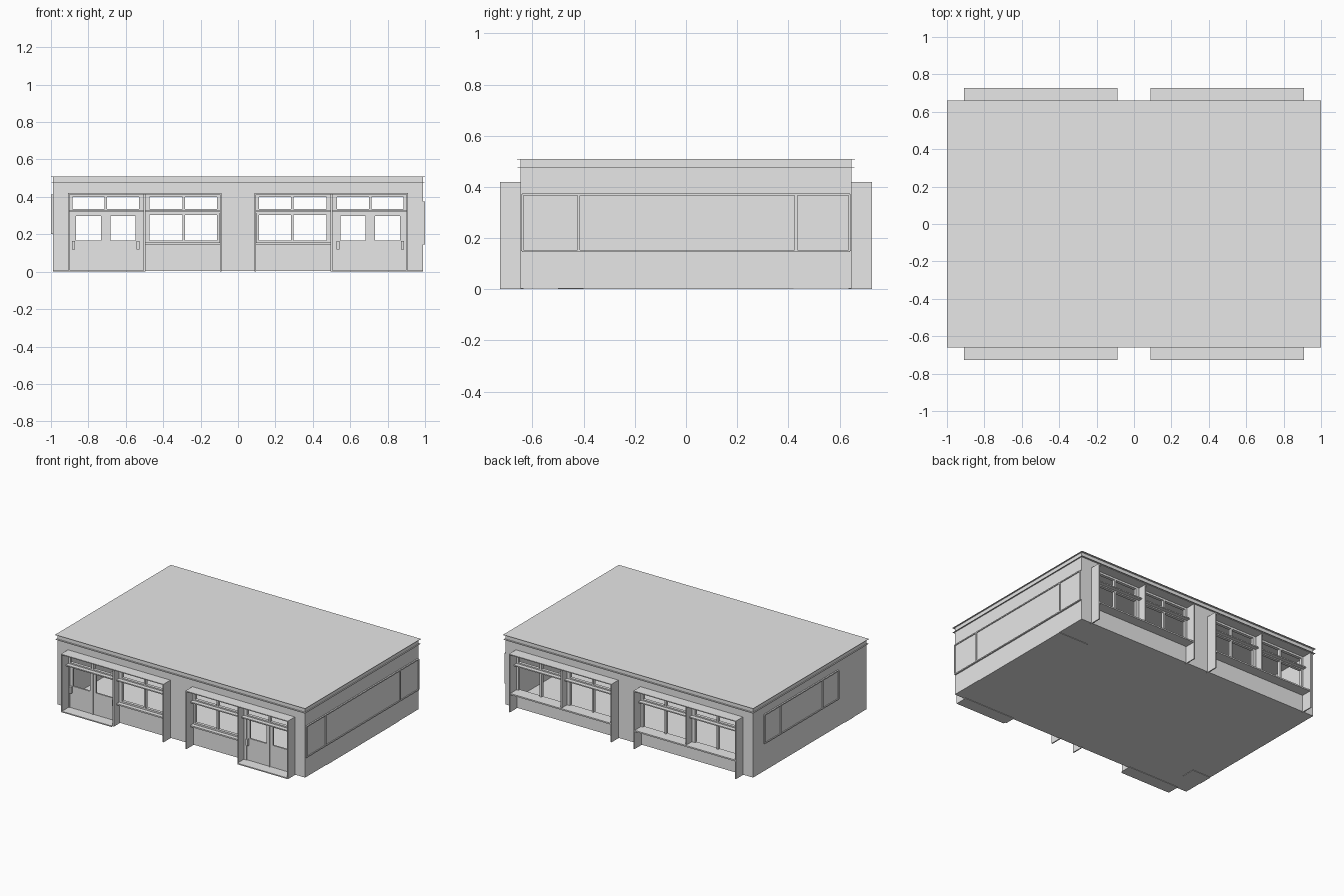
import bpy
import bmesh
from mathutils import Matrix, Vector

cube = bpy.data.objects.get("Cube")
if cube:
    bpy.data.objects.remove(cube, do_unlink=True)

grey = bpy.data.materials.new("plain_grey")
grey.use_nodes = True
grey.diffuse_color = (0.8, 0.8, 0.8, 1)
grey.node_tree.nodes["Principled BSDF"].inputs["Base Color"].default_value = (0.8, 0.8, 0.8, 1)


def boxes(name, parts):
    """One object from boxes given as (x range, y range, z range)."""
    bm = bmesh.new()
    for part in parts:
        low = Vector([min(r) for r in part])
        high = Vector([max(r) for r in part])
        place = Matrix.Translation((low + high) / 2) @ Matrix.Diagonal((*(high - low), 1))
        bmesh.ops.create_cube(bm, size=1, matrix=place)
    mesh = bpy.data.meshes.new(name)
    bm.to_mesh(mesh)
    bm.free()
    mesh.materials.append(grey)
    obj = bpy.data.objects.new(name, mesh)
    bpy.context.collection.objects.link(obj)
    return obj


def ring(xs, ys, zs, hole_x, hole_z):
    """Four boxes around a rectangular opening."""
    return [((xs[0], hole_x[0]), ys, zs), ((hole_x[1], xs[1]), ys, zs),
            (hole_x, ys, (zs[0], hole_z[0])), (hole_x, ys, (hole_z[1], zs[1]))]


def flip(parts, sx, sy):
    return [(tuple(v * sx for v in x), tuple(v * sy for v in y), z) for x, y, z in parts]


HALF_X, HALF_Y, TOP, HEAD = 0.99, 0.647, 0.51, 0.42
INNER, OUTER, FRONT = 0.088, 0.908, 0.727
WALL = (HALF_Y - 0.012, HALF_Y)
SASH = (HALF_Y - 0.016, HALF_Y + 0.006)

# Floor, roof and thin eaves
boxes("floor", [((-HALF_X, HALF_X), (-HALF_Y, HALF_Y), (0.003, 0.01))])
boxes("roof", [((-1, 1), (-0.661, 0.661), (TOP - 0.003, TOP))])
boxes("eave_trim", [((-0.998, 0.998), (-0.659, 0.659), (0.473, 0.476))])
boxes("floor_plates", [((0.75, HALF_X), (-0.4, 0.42), (0, 0.003)),
                       ((-HALF_X, -0.84), (-0.5, -0.4), (0, 0.003))])

# Solid walls around the bays
for side, sx in (("left", 1), ("right", -1)):
    boxes(side + "_side_wall",
          flip([((HALF_X - 0.012, HALF_X), (-HALF_Y, HALF_Y), (0.004, TOP - 0.003))], sx, 1))
for face, sy in (("front", -1), ("back", 1)):
    piers = [((OUTER, HALF_X - 0.012), WALL, (0.004, HEAD)),
             ((-HALF_X + 0.012, -OUTER), WALL, (0.004, HEAD)),
             ((-INNER, INNER), WALL, (0.004, HEAD)),
             ((-HALF_X + 0.012, HALF_X - 0.012), WALL, (HEAD, TOP - 0.003))]
    boxes(face + "_wall", flip(piers, 1, sy))

# Opening columns, from the middle of the facade outwards
WINDOWS = ((0.112, 0.284), (0.296, 0.472))
DOORS = ((0.53, 0.7), (0.715, 0.885))


def columns_between(spans, zs, depth):
    """Uprights filling the gaps between openings."""
    edges = [INNER] + [v for s in spans for v in s] + [OUTER]
    return [((edges[i], edges[i + 1]), depth, zs) for i in range(0, len(edges), 2)]


for side, sx in (("left", 1), ("right", -1)):
    for face, sy in (("front", -1), ("back", 1)):
        name = side + "_" + face + "_"

        # Projecting canopy and upright fins
        fins = [((INNER, INNER + 0.008), (WALL[0], FRONT), (0, HEAD)),
                ((OUTER - 0.008, OUTER), (WALL[0], FRONT), (0, HEAD)),
                ((INNER, OUTER), (HALF_Y, FRONT), (HEAD - 0.006, HEAD))]
        if face == "front":
            fins.append(((0.494, 0.504), (WALL[0], FRONT - 0.015), (0, HEAD)))
        boxes(name + "bay_surround", flip(fins, sx, sy))

        # Head rail, transom rail and transom uprights
        rails = [((INNER, OUTER), SASH, (0.4, HEAD)),
                 ((INNER, OUTER), SASH, (0.31, 0.335)),
                 ((INNER, OUTER), (HALF_Y, HALF_Y + 0.035), (0.318, 0.326))]
        rails += columns_between(WINDOWS + DOORS, (0.335, 0.4), SASH)
        boxes(name + "transom", flip(rails, sx, sy))

        if face == "front":
            # Shop windows above a low panel
            low = [((INNER, 0.494), WALL, (0.004, 0.145)),
                   ((INNER, 0.494), (WALL[0], HALF_Y + 0.035), (0.145, 0.155))]
            for x0, x1 in WINDOWS:
                low += ring((x0 - 0.012, x1 + 0.006), SASH, (0.155, 0.31), (x0, x1), (0.167, 0.304))
            low.append(((0.478, 0.494), SASH, (0.155, 0.31)))
            boxes(name + "shop_window", flip(low, sx, sy))

            # Double doors with glazed openings
            leaves, handles = [], []
            for (x0, x1), grip in zip(DOORS, (0.535, 0.88)):
                leaves += ring((x0 - 0.006, x1 + 0.006), WALL, (0.01, 0.31),
                               (x0 + 0.018, x1 - 0.018), (0.167, 0.297))
                handles.append(((grip - 0.008, grip + 0.008),
                                (HALF_Y, HALF_Y + 0.018), (0.118, 0.165)))
            boxes(name + "double_door", flip(leaves, sx, sy))
            boxes(name + "door_handles", flip(handles, sx, sy))
            posts = [((a, b), SASH, (0.004, 0.31))
                     for a, b in ((0.504, 0.524), (0.704, 0.711), (0.89, OUTER))]
            boxes(name + "door_posts", flip(posts, sx, sy))
            boxes(name + "door_step",
                  flip([((0.504, OUTER), (WALL[0], FRONT), (0, 0.008))], sx, sy))
        else:
            # Window band with a deep sill over a plain apron
            band = [((INNER, OUTER), WALL, (0.004, 0.125)),
                    ((INNER, OUTER), (WALL[0], FRONT - 0.004), (0.125, 0.135))]
            band += columns_between(WINDOWS + DOORS, (0.135, 0.31), SASH)
            band.append(((0.494, 0.504), (WALL[0], FRONT - 0.015), (0.135, HEAD)))
            boxes(name + "window_band", flip(band, sx, sy))


# Shallow framed panels on the side walls
def side_panels(name, sx, stops, z0, z1):
    parts = []
    for a, b in zip(stops, stops[1:]):
        parts.append(((HALF_X, HALF_X + 0.004), (a, b), (z0, z1)))
        for y in (a, b):
            parts.append(((HALF_X, 1), (y - 0.005, y + 0.005), (z0, z1)))
    for z in (z0, z1):
        parts.append(((HALF_X, 1), (stops[0], stops[-1]), (z - 0.004, z + 0.004)))
    boxes(name, flip(parts, sx, 1))


side_panels("left_side_panels", 1, (-0.64, -0.42, 0.43, 0.64), 0.15, 0.37)
side_panels("right_side_panels", -1, (-0.32, -0.14, 0.34, 0.525), 0.205, 0.41)
